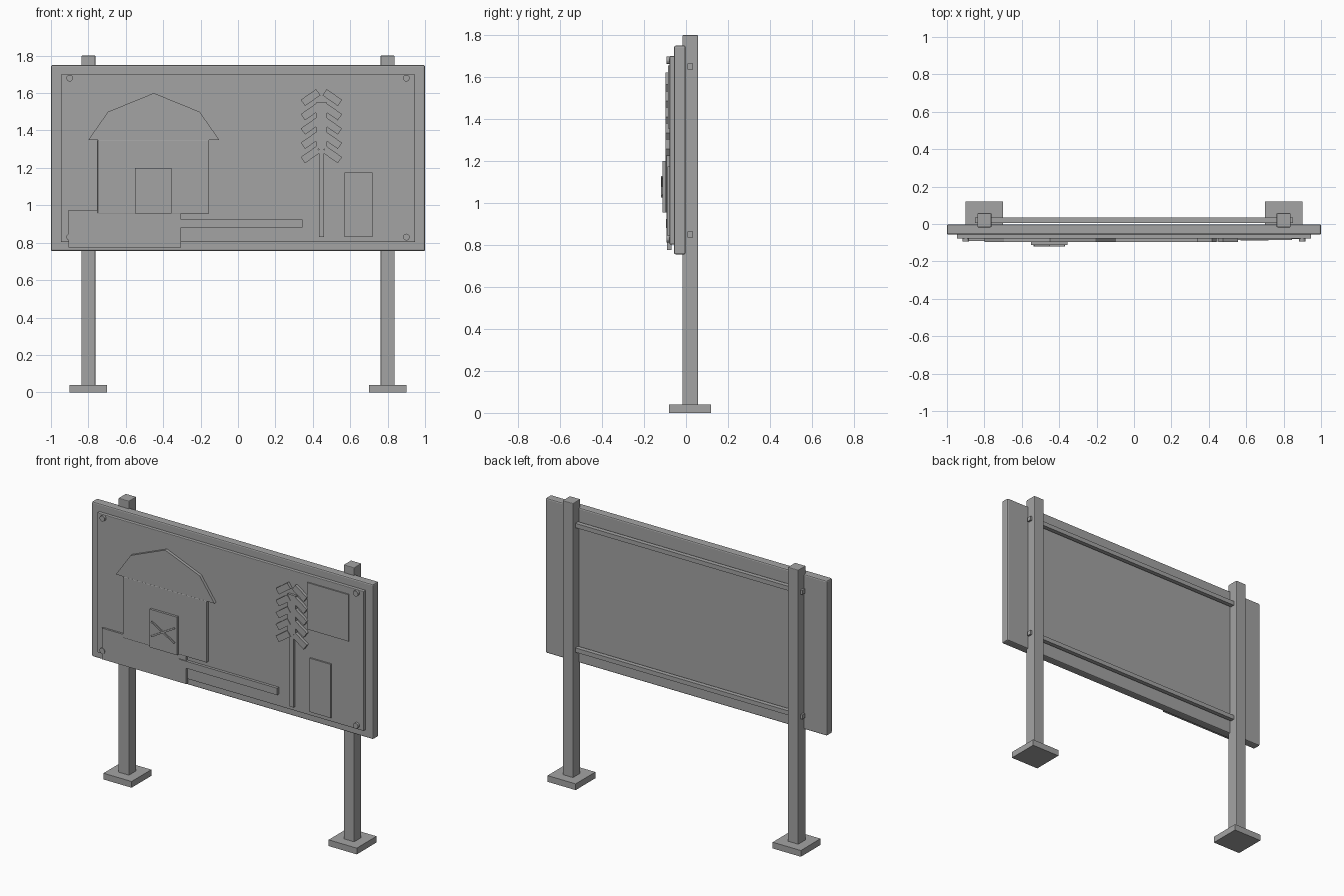
import bpy, bmesh, math

if "Cube" in bpy.data.objects:
    bpy.data.objects.remove(bpy.data.objects["Cube"])

grey = bpy.data.materials.new("plain grey")
grey.diffuse_color = (0.37, 0.37, 0.37, 1)
grey.use_nodes = True
grey.node_tree.nodes["Principled BSDF"].inputs["Base Color"].default_value = grey.diffuse_color


def finish(name, bm, bevel=0):
    bmesh.ops.recalc_face_normals(bm, faces=bm.faces)
    me = bpy.data.meshes.new(name)
    bm.to_mesh(me)
    bm.free()
    me.materials.append(grey)
    ob = bpy.data.objects.new(name, me)
    bpy.context.collection.objects.link(ob)
    if bevel:
        mod = ob.modifiers.new("soft edges", 'BEVEL')
        mod.width = bevel
        mod.segments = 2
    return ob


def box(name, x0, x1, y0, y1, z0, z1, bevel=0, tilt=0):
    """Box between limits, turned about its own centre in the board plane."""
    bm = bmesh.new()
    bmesh.ops.create_cube(bm, size=1)
    for v in bm.verts:
        v.co.x *= x1 - x0
        v.co.y *= y1 - y0
        v.co.z *= z1 - z0
    ob = finish(name, bm, bevel)
    ob.location = ((x0 + x1) / 2, (y0 + y1) / 2, (z0 + z1) / 2)
    ob.rotation_euler.y = -math.radians(tilt)
    return ob


def plate(name, points, y0, y1):
    """Outline in x and z given depth along y."""
    bm = bmesh.new()
    face = bm.faces.new([bm.verts.new((x, y0, z)) for x, z in points])
    out = bmesh.ops.extrude_face_region(bm, geom=[face])
    for v in out["geom"]:
        if isinstance(v, bmesh.types.BMVert):
            v.co.y = y1
    return finish(name, bm)


# Posts, feet and back rails
for side, s in (("left", -1), ("right", 1)):
    x = 0.8 * s
    box(side + "_foot", x - 0.1, x + 0.1, -0.08, 0.12, 0, 0.04)
    box(side + "_post", x - 0.0375, x + 0.0375, -0.0175, 0.0575, 0.03, 1.8, 0.004)
for side, z in (("lower", 0.85), ("upper", 1.65)):
    box(side + "_rail", -0.85, 0.85, 0.006, 0.034, z - 0.014, z + 0.014)

# Board and raised face sheet
box("board", -1, 1, -0.057, -0.002, 0.755, 1.75, 0.008)
box("face_sheet", -0.947, 0.947, -0.078, -0.05, 0.803, 1.7, 0.004)

# Corner bolts
for x in (-0.9, 0.9):
    for z in (0.83, 1.68):
        ring = [(x + 0.018 * math.cos(k * math.pi / 8),
                 z + 0.018 * math.sin(k * math.pi / 8)) for k in range(16)]
        plate("corner_bolt", ring, -0.094, -0.07)

# Barn
box("barn_wall", -0.75, -0.155, -0.097, -0.07, 0.955, 1.35, 0.003)
plate("barn_roof", [(-0.8, 1.35), (-0.695, 1.5), (-0.45, 1.6),
                    (-0.205, 1.5), (-0.1, 1.35)], -0.097, -0.07)
box("barn_door", -0.55, -0.355, -0.112, -0.09, 0.955, 1.2)
for tilt in (-30, 30):
    box("door_brace", -0.5475, -0.3575, -0.119, -0.11, 1.073, 1.083, tilt=tilt)

# Field patch and bench bar
box("field_patch", -0.905, -0.305, -0.09, -0.07, 0.775, 0.975)
box("low_bar", -0.355, 0.345, -0.096, -0.07, 0.88, 0.925)

# Wheat stalk with paired leaves
box("stalk", 0.432, 0.46, -0.093, -0.07, 0.83, 1.5)
box("wheat_head", 0.418, 0.476, -0.094, -0.07, 1.3, 1.55)
for row in range(5):
    z = 1.27 + row * 0.0765
    for s in (-1, 1):
        x = 0.446 + s * 0.058
        box("wheat_leaf", x - 0.05, x + 0.05, -0.097, -0.075,
            z - 0.02, z + 0.02, tilt=-35 * s)

# Notice plates
box("square_notice", 0.55, 0.845, -0.086, -0.07, 1.355, 1.655)
box("tall_notice", 0.57, 0.72, -0.088, -0.07, 0.83, 1.175)
